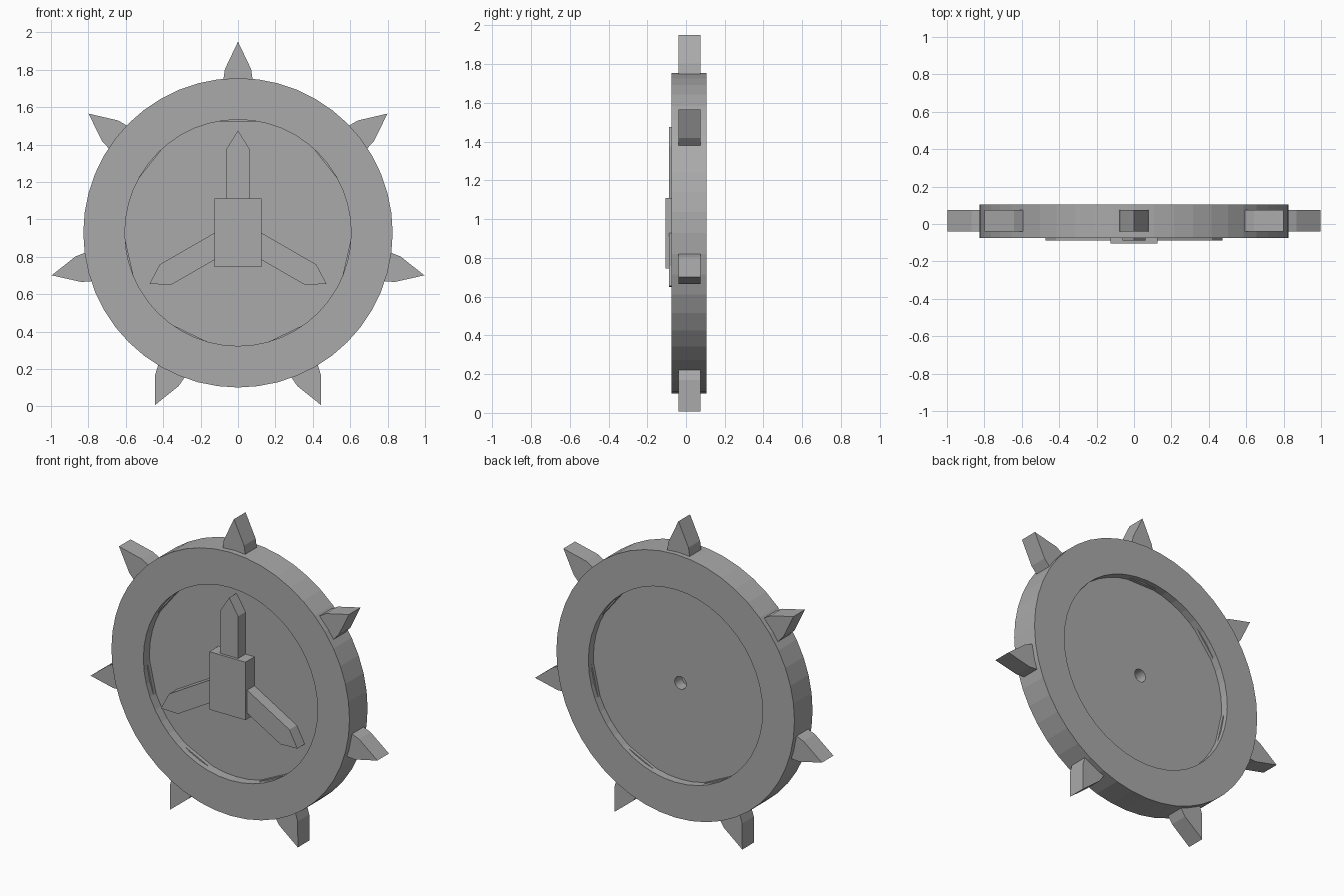
import bpy, bmesh
from math import sin, cos, pi
from mathutils import Matrix, Vector

cube = bpy.data.objects.get("Cube")
if cube:
    bpy.data.objects.remove(cube)

CENTRE = Vector((0, 0, 0.928))
SIDES = 48

grey = bpy.data.materials.new("plain grey")
grey.use_nodes = True
grey.diffuse_color = (0.4, 0.4, 0.4, 1)
grey.node_tree.nodes["Principled BSDF"].inputs["Base Color"].default_value = grey.diffuse_color


def finish(name, bm, turn=0):
    """Make an object from a mesh drawn around the wheel centre."""
    bmesh.ops.recalc_face_normals(bm, faces=bm.faces)
    mesh = bpy.data.meshes.new(name)
    bm.to_mesh(mesh)
    bm.free()
    mesh.materials.append(grey)
    mesh.transform(Matrix.Translation(CENTRE) @ Matrix.Rotation(turn, 4, 'Y'))
    obj = bpy.data.objects.new(name, mesh)
    bpy.context.collection.objects.link(obj)
    return obj


def plate(name, outline, front, back, turn=0):
    """Extrude an (x, z) outline from front to back."""
    bm = bmesh.new()
    face = bm.faces.new([bm.verts.new((x, front, z)) for x, z in outline])
    new = bmesh.ops.extrude_face_region(bm, geom=[face])["geom"]
    verts = [v for v in new if isinstance(v, bmesh.types.BMVert)]
    bmesh.ops.translate(bm, verts=verts, vec=(0, back - front, 0))
    return finish(name, bm, turn)


def lathe(name, profile, sides):
    """Spin a closed (radius, y) profile around the wheel axle."""
    bm = bmesh.new()
    rings = []
    for i in range(sides):
        a = 2 * pi * i / sides
        rings.append([bm.verts.new((r * sin(a), y, r * cos(a))) for r, y in profile])
    for i, ring in enumerate(rings):
        after = rings[(i + 1) % sides]
        for j in range(len(profile)):
            k = (j + 1) % len(profile)
            bm.faces.new((ring[j], ring[k], after[k], after[j]))
    return finish(name, bm)


# Rim, and the recessed disc with its axle hole
lathe("rim", [(0.605, -0.075), (0.827, -0.075), (0.827, 0.105), (0.605, 0.105)], SIDES)
lathe("disc", [(0.04, -0.015), (0.61, -0.015), (0.61, 0.055), (0.04, 0.055)], SIDES)

# Seven tapered spikes that pass through the rim
spike = [(-0.112, 0.596), (-0.07, 0.875), (0, 1.022), (0.07, 0.875), (0.112, 0.596)]
for i in range(7):
    plate(f"spike_{i + 1}", spike, -0.04, 0.075, 2 * pi * i / 7)

# Hub block and three pointed blades on the front
plate("hub_block", [(-0.125, -0.182), (0.125, -0.182), (0.125, 0.182), (-0.125, 0.182)], -0.105, -0.015)
blade = [(-0.0625, 0), (-0.0625, 0.447), (0, 0.547), (0.0625, 0.447), (0.0625, 0)]
for i in range(3):
    plate(f"blade_{i + 1}", blade, -0.088, -0.015, 2 * pi * i / 3)
